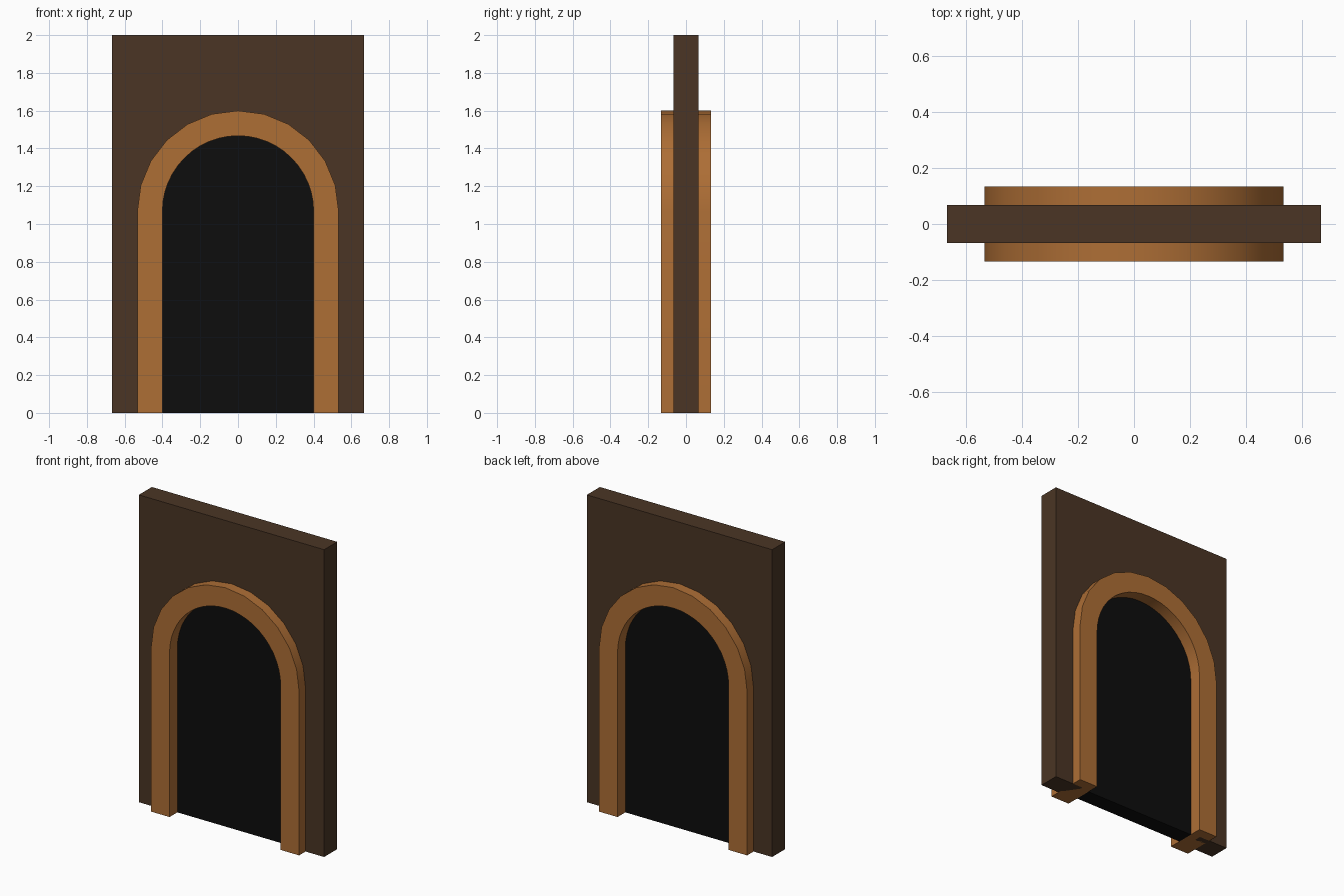
import bpy, bmesh, math

if "Cube" in bpy.data.objects:
    bpy.data.objects.remove(bpy.data.objects["Cube"])

SPRING = 1.067   # height where the arch starts to curve


def material(name, colour):
    m = bpy.data.materials.new(name)
    m.diffuse_color = (*colour, 1.0)
    m.use_nodes = True
    m.node_tree.nodes["Principled BSDF"].inputs["Base Color"].default_value = m.diffuse_color
    return m


def arch(radius, segments):
    """Arch outline (x, z), from left foot over the top to right foot."""
    curve = [(-radius * math.cos(math.pi * i / segments),
              SPRING + radius * math.sin(math.pi * i / segments))
             for i in range(segments + 1)]
    return [(-radius, 0.0)] + curve + [(radius, 0.0)]


def prism(name, outline, half_depth, mat):
    """Extrude an (x, z) outline symmetrically along y."""
    bm = bmesh.new()
    face = bm.faces.new([bm.verts.new((x, -half_depth, z)) for x, z in outline])
    ext = bmesh.ops.extrude_face_region(bm, geom=[face])
    verts = [g for g in ext["geom"] if isinstance(g, bmesh.types.BMVert)]
    bmesh.ops.translate(bm, vec=(0, 2 * half_depth, 0), verts=verts)
    bmesh.ops.recalc_face_normals(bm, faces=bm.faces)
    mesh = bpy.data.meshes.new(name)
    bm.to_mesh(mesh)
    bm.free()
    mesh.materials.append(mat)
    obj = bpy.data.objects.new(name, mesh)
    bpy.context.collection.objects.link(obj)
    bpy.ops.object.select_all(action='DESELECT')
    bpy.context.view_layer.objects.active = obj
    obj.select_set(True)
    bpy.ops.object.shade_smooth_by_angle(angle=math.radians(30))
    return obj


dark_wood = material("dark brown", (0.069, 0.036, 0.018))
light_wood = material("light brown", (0.42, 0.156, 0.036))
black = material("black", (0.004, 0.004, 0.004))

inner = arch(0.40, 24)

# wall slab with the doorway notched out behind the trim
hole = arch(0.46, 24)
prism("wall", [(-0.667, 0), (-0.667, 2), (0.667, 2), (0.667, 0)] + hole[::-1],
      0.067, dark_wood)

# raised arch trim, passing through the wall to both sides
prism("arch_trim", arch(0.533, 12) + inner[::-1], 0.133, light_wood)

# dark panel filling the doorway
prism("doorway_panel", inner, 0.053, black)
